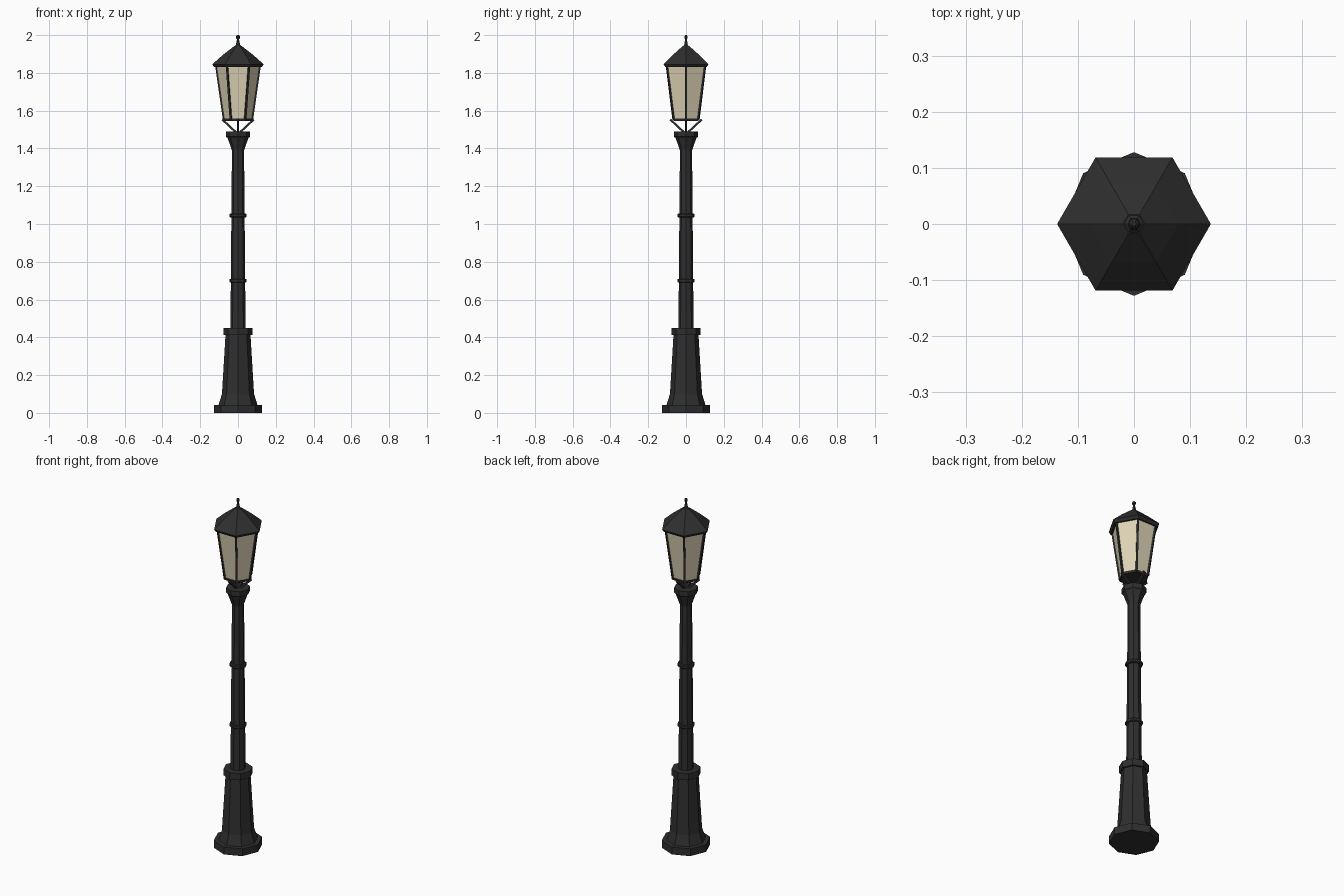
import bpy, bmesh, math
from mathutils import Vector

if "Cube" in bpy.data.objects:
    bpy.data.objects.remove(bpy.data.objects["Cube"])


def material(name, rgb):
    m = bpy.data.materials.new(name)
    m.diffuse_color = (*rgb, 1.0)
    m.use_nodes = True
    m.node_tree.nodes["Principled BSDF"].inputs["Base Color"].default_value = m.diffuse_color
    return m


iron = material("dark iron", (0.028, 0.028, 0.028))
cream = material("cream glass", (0.74, 0.66, 0.47))


def finish(name, bm, mat):
    bmesh.ops.recalc_face_normals(bm, faces=bm.faces)
    mesh = bpy.data.meshes.new(name)
    bm.to_mesh(mesh)
    bm.free()
    mesh.materials.append(mat)
    ob = bpy.data.objects.new(name, mesh)
    bpy.context.collection.objects.link(ob)
    return ob


def turned(name, profile, sides, mat=iron, caps=True):
    """Stack of regular polygons through (radius, height) points, a vertex on +x."""
    bm = bmesh.new()
    rings = []
    for r, z in profile:
        rings.append([bm.verts.new((r * math.cos(math.tau * i / sides),
                                    r * math.sin(math.tau * i / sides), z))
                      for i in range(sides)])
    for low, high in zip(rings, rings[1:]):
        for i in range(sides):
            j = (i + 1) % sides
            bm.faces.new((low[i], low[j], high[j], high[i]))
    if caps:
        bm.faces.new(rings[0])
        bm.faces.new(rings[-1])
    return finish(name, bm, mat)


def bars(name, count, start, end, width):
    """Square bars between two (radius, height) points, repeated around z."""
    bm = bmesh.new()
    for i in range(count):
        a = math.tau * i / count
        out = Vector((math.cos(a), math.sin(a), 0))
        side = Vector((-out.y, out.x, 0))
        p = out * start[0] + Vector((0, 0, start[1]))
        q = out * end[0] + Vector((0, 0, end[1]))
        up = (q - p).normalized().cross(side)
        h = width / 2
        corners = [(-h, -h), (h, -h), (h, h), (-h, h)]
        low, high = [[bm.verts.new(c + side * s + up * u) for s, u in corners]
                     for c in (p, q)]
        bm.faces.new(low)
        bm.faces.new(high)
        for k in range(4):
            n = (k + 1) % 4
            bm.faces.new((low[k], low[n], high[n], high[k]))
    return finish(name, bm, iron)


# Octagonal foot, tapered pedestal and collar
turned("foot", [(0.128, 0), (0.128, 0.042)], 8)
turned("pedestal", [(0.103, 0.042), (0.085, 0.10), (0.066, 0.415)], 8)
turned("pedestal_collar", [(0.076, 0.412), (0.076, 0.45)], 8)

# Post with two rings and a flared capital
turned("post", [(0.040, 0.45), (0.032, 1.41)], 8)
for label, z in (("lower", 0.70), ("upper", 1.045)):
    turned(label + "_post_ring", [(0.041, z - 0.01), (0.046, z - 0.006),
                                  (0.046, z + 0.006), (0.041, z + 0.01)], 8)
turned("capital", [(0.032, 1.39), (0.055, 1.455), (0.063, 1.462), (0.063, 1.49)], 8)

# Four arms spreading from the capital to the lantern floor
bars("lantern_arms", 4, (0.008, 1.483), (0.083, 1.553), 0.011)

# Lantern floor, glass panes, corner bars and top frame
turned("lantern_floor", [(0.077, 1.545), (0.079, 1.558)], 6)
turned("lantern_glass", [(0.075, 1.556), (0.116, 1.835)], 6, cream, caps=False)
bars("lantern_corner_bars", 6, (0.075, 1.55), (0.116, 1.838), 0.010)

# Hexagonal roof with a flared rim
turned("roof", [(0.126, 1.830), (0.137, 1.845), (0.079, 1.896), (0.020, 1.942)], 6)

# Finial spike and ball
turned("finial_spike", [(0.020, 1.940), (0.011, 1.948), (0.004, 1.985)], 6)
turned("finial_ball", [(0.004, 1.978), (0.010, 1.984), (0.010, 1.994), (0.004, 2.0)], 6)
